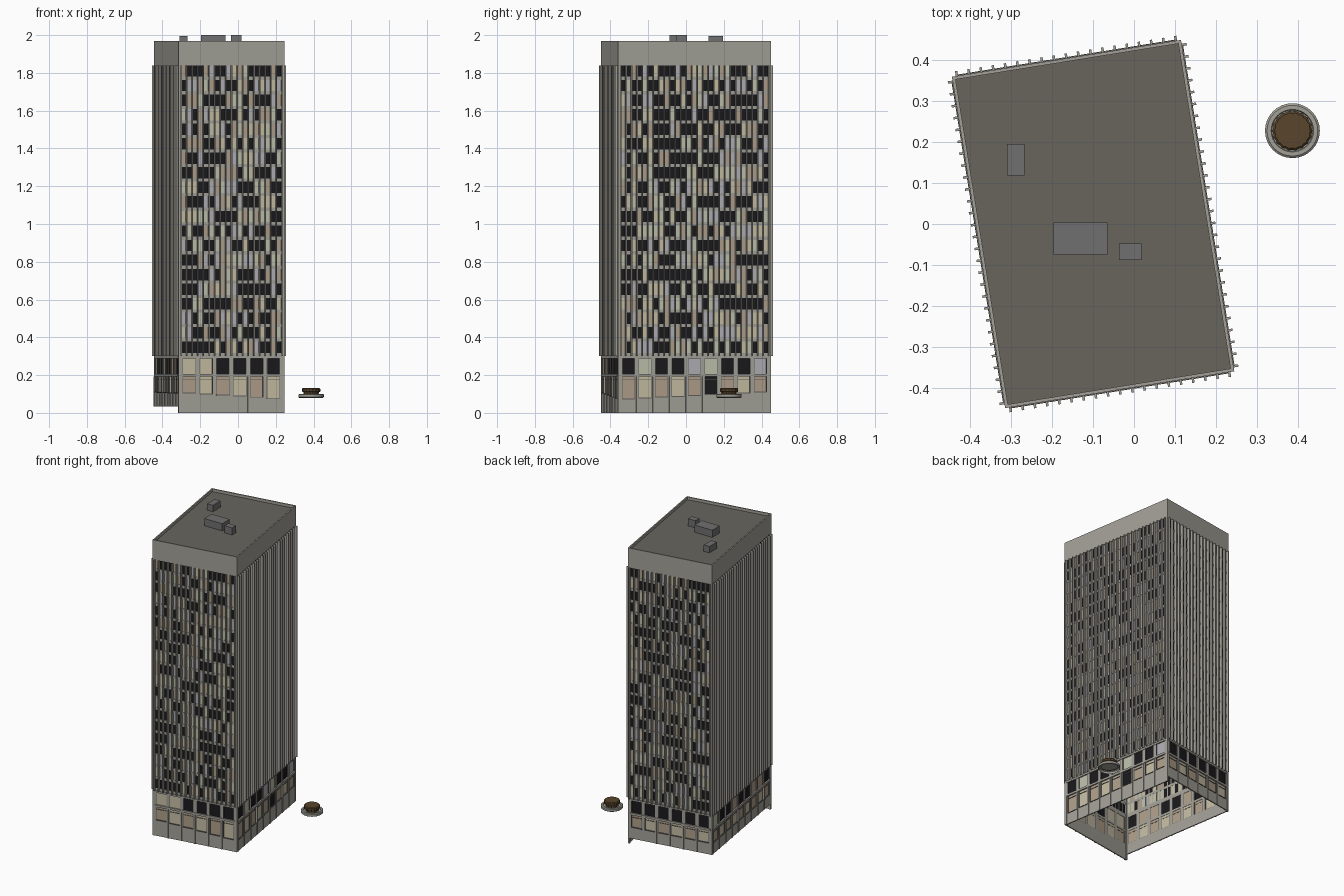
import bpy, bmesh, math, random
from mathutils import Matrix, Vector

if "Cube" in bpy.data.objects:
    bpy.data.objects.remove(bpy.data.objects["Cube"])

random.seed(4)
ROT = math.atan2(0.09, 0.56)
PLACE = Matrix.Translation((-0.10, 0, 0)) @ Matrix.Rotation(ROT, 4, 'Z')
HX, HY = 0.2835, 0.41
Z1, Z2, TOP = 0.30, 1.84, 1.97
FLOORS = 20


def mat(name, r, g, b):
    m = bpy.data.materials.new(name)
    m.diffuse_color = (r, g, b, 1)
    m.use_nodes = True
    m.node_tree.nodes["Principled BSDF"].inputs["Base Color"].default_value = m.diffuse_color
    return m


concrete = mat("concrete", 0.36, 0.35, 0.31)
roofing = mat("roofing", 0.14, 0.13, 0.11)
metal = mat("roof_metal", 0.16, 0.16, 0.16)
frame = mat("window_frame", 0.12, 0.11, 0.10)
soil = mat("brown_plant", 0.10, 0.06, 0.025)
glass = [mat("glass_dark", 0.01, 0.01, 0.012), mat("glass_cream", 0.55, 0.50, 0.36),
         mat("glass_grey", 0.42, 0.42, 0.46), mat("glass_tan", 0.42, 0.34, 0.25),
         mat("glass_pale", 0.50, 0.52, 0.40)]


def finish(bm, name, mats, matrix=PLACE, recalc=True):
    if recalc:
        bmesh.ops.recalc_face_normals(bm, faces=bm.faces)
    me = bpy.data.meshes.new(name)
    bm.to_mesh(me)
    bm.free()
    for m in mats:
        me.materials.append(m)
    ob = bpy.data.objects.new(name, me)
    ob.matrix_world = matrix
    bpy.context.collection.objects.link(ob)
    return ob


class Side:
    """One facade: u runs along it, n points outward, z is up."""
    def __init__(self, quarter, bays, sills, bottom):
        self.rot = Matrix.Rotation(quarter * math.pi / 2, 3, 'Z')
        self.half, self.dist = (HX, HY) if quarter % 2 == 0 else (HY, HX)
        self.bays, self.sills, self.bottom = bays, sills, bottom
        self.edge = self.half - 0.0125

    def p(self, u, n, z):
        return self.rot @ Vector((u, -(self.dist + n), z))

    def quad(self, bm, u0, u1, z0, z1, n, idx=0):
        f = bm.faces.new([bm.verts.new(self.p(u, n, z))
                          for u, z in ((u0, z0), (u1, z0), (u1, z1), (u0, z1))])
        f.material_index = idx

    def box(self, bm, u0, u1, n0, n1, z0, z1):
        v = [bm.verts.new(self.p(u, n, z)) for z in (z0, z1)
             for u, n in ((u0, n0), (u1, n0), (u1, n1), (u0, n1))]
        for ids in ((0, 1, 2, 3), (4, 5, 6, 7), (0, 1, 5, 4),
                    (1, 2, 6, 5), (2, 3, 7, 6), (3, 0, 4, 7)):
            bm.faces.new([v[i] for i in ids])


sides = [Side(0, 6, (0.105, 0.078), 0.0), Side(1, 9, (0.075, 0.11), 0.0),
         Side(2, 6, (0.11, 0.11), 0.035), Side(3, 9, (0.11, 0.105), 0.035)]

fins, spandrels, posts, base, frames, panes = (bmesh.new() for _ in range(6))
for si, s in enumerate(sides):
    cols = s.bays * 3
    step = 2 * s.edge / cols
    pitch = (Z2 - Z1) / FLOORS
    # corner posts
    for a, b in ((-s.half, -s.edge), (s.edge, s.half)):
        s.box(posts, a, b, -0.0125, 0, s.bottom, Z2)
    # vertical fins
    for c in range(cols + 1):
        u = -s.edge + c * step
        s.box(fins, u - 0.003, u + 0.003, -0.007, 0.012, Z1, Z2)
    # spandrels and tower windows
    for r in range(FLOORS):
        z = Z1 + r * pitch
        s.box(spandrels, -s.edge, s.edge, -0.007, -0.004, z, z + 0.017)
        for c in range(cols):
            u = -s.edge + c * step
            k = 0 if random.random() < 0.5 else random.randint(1, 4)
            s.quad(panes, u, u + step, z + 0.017, z + pitch, -0.006, k)
    # base: bands, piers, two rows of wide windows
    bw = 2 * s.edge / s.bays
    s.box(base, -s.edge, s.edge, -0.008, 0.002, Z1 - 0.012, Z1)
    s.box(base, -s.edge, s.edge, -0.008, 0.003, 0.193, 0.207)
    for i in range(s.bays):
        u0 = -s.edge + i * bw
        a, b = u0 + 0.009, u0 + bw - 0.009
        t = i / (s.bays - 1)
        sill = s.sills[0] * (1 - t) + s.sills[1] * t
        s.box(base, u0, u0 + bw, -0.008, -0.001, s.bottom, sill)
        s.box(base, u0, a, -0.008, -0.001, sill, Z1 - 0.012)
        s.box(base, b, u0 + bw, -0.008, -0.001, sill, Z1 - 0.012)
        s.box(base, u0 - 0.003, u0 + 0.003, -0.008, 0.003, s.bottom, 0.193)
        k = 0 if random.random() < 0.5 else random.randint(1, 4)
        s.quad(panes, a, b, 0.207, Z1 - 0.012, -0.006, k)
        s.quad(panes, a, b, sill, 0.193, -0.006, 0 if (si, i) == (1, 5) else 3 - 2 * (i % 2))
        s.box(frames, a, b, -0.007, -0.003, 0.174, 0.178)
        s.box(frames, a, b, -0.007, 0.001, sill - 0.003, sill + 0.002)
        for e in (a, b - 0.003):
            s.box(frames, e, e + 0.003, -0.007, -0.002, sill, 0.193)
            s.box(frames, e, e + 0.003, -0.007, -0.002, 0.207, Z1 - 0.012)

finish(fins, "facade_fins", [concrete])
finish(spandrels, "floor_spandrels", [concrete])
finish(posts, "corner_posts", [concrete])
finish(base, "base_walls", [concrete])
finish(frames, "base_window_frames", [frame])
finish(panes, "window_panes", glass, recalc=False)

# parapet band: outer wall, rim, inner lip and underside
bm = bmesh.new()
T = 0.008
rings = []
for d, z in ((T, Z2), (0, Z2), (0, TOP), (T, TOP), (T, TOP - 0.018)):
    x, y = HX - d, HY - d
    rings.append([bm.verts.new(c) for c in
                  ((-x, -y, z), (x, -y, z), (x, y, z), (-x, y, z))])
for lo, hi in zip(rings, rings[1:]):
    for i in range(4):
        j = (i + 1) % 4
        bm.faces.new((lo[i], lo[j], hi[j], hi[i]))
finish(bm, "parapet", [concrete], recalc=False)

# roof deck
bm = bmesh.new()
bm.faces.new([bm.verts.new((sx * (HX - T), sy * (HY - T), TOP - 0.018))
              for sx, sy in ((-1, -1), (1, -1), (1, 1), (-1, 1))])
finish(bm, "roof_deck", [roofing], recalc=False)

# rooftop units, square to the world axes
for name, x0, x1, y0, y1, z in (("roof_unit_back", -0.31, -0.268, 0.118, 0.196, 1.995),
                                ("roof_unit_large", -0.197, -0.065, -0.074, 0.004, 2.0),
                                ("roof_unit_small", -0.037, 0.018, -0.088, -0.048, 2.0)):
    bm = bmesh.new()
    bmesh.ops.create_cube(bm, size=1)
    z0 = TOP - 0.02
    bmesh.ops.transform(bm, verts=bm.verts, matrix=Matrix.Translation(
        ((x0 + x1) / 2, (y0 + y1) / 2, (z0 + z) / 2)) @ Matrix.Diagonal((x1 - x0, y1 - y0, z - z0, 1)))
    finish(bm, name, [metal], Matrix())


def lathe(name, profile, material, n=32, ripple=0.0):
    bm = bmesh.new()
    loops = []
    for r, z in profile:
        loops.append([bm.verts.new(((r - ripple * (i % 2)) * math.cos(2 * math.pi * i / n),
                                    (r - ripple * (i % 2)) * math.sin(2 * math.pi * i / n), z))
                      for i in range(n)])
    for lo, hi in zip(loops, loops[1:]):
        for i in range(n):
            j = (i + 1) % n
            bm.faces.new((lo[i], lo[j], hi[j], hi[i]))
    bm.faces.new(loops[-1])
    return finish(bm, name, [material], Matrix.Translation((0.387, 0.228, 0)))


# round planter: shallow bowl open below, with a brown ruffled plant
lathe("planter_ring", [(0.063, 0.08), (0.067, 0.083), (0.067, 0.097), (0.062, 0.101),
                       (0.052, 0.101), (0.050, 0.096)], concrete)
lathe("planter_plant", [(0.040, 0.096), (0.041, 0.110), (0.049, 0.113),
                        (0.049, 0.127), (0.044, 0.132)], soil, 36, 0.002)
